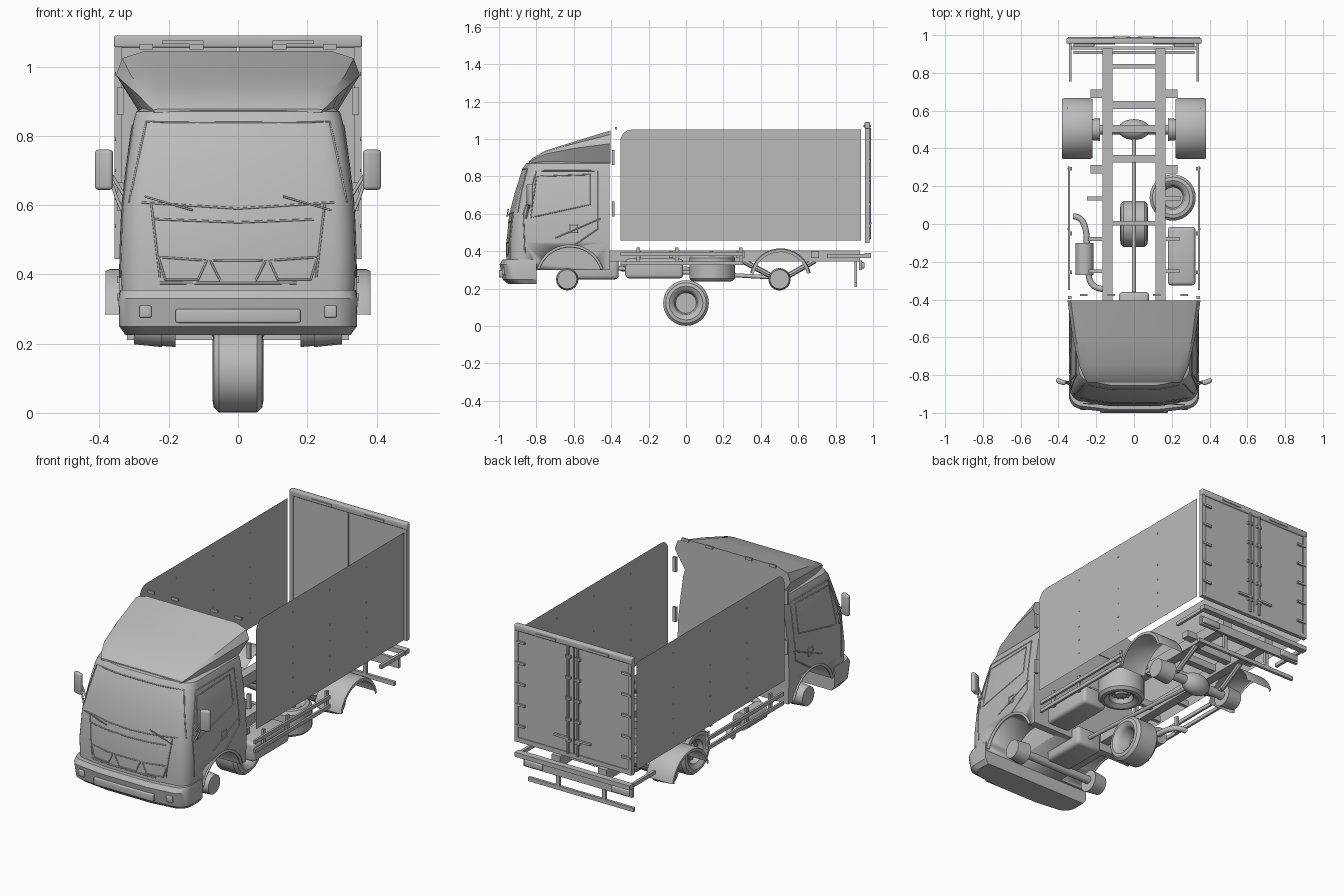
import bpy, bmesh, math
from mathutils import Vector, Matrix
from mathutils.bvhtree import BVHTree

if "Cube" in bpy.data.objects:
    bpy.data.objects.remove(bpy.data.objects["Cube"])

grey = bpy.data.materials.new("plain grey")
grey.use_nodes = True
colour = (0.5, 0.5, 0.5, 1)
grey.diffuse_color = colour
grey.node_tree.nodes["Principled BSDF"].inputs["Base Color"].default_value = colour
SIDES = (("left", 1), ("right", -1))


def activate(ob):
    bpy.ops.object.select_all(action='DESELECT')
    ob.select_set(True)
    bpy.context.view_layer.objects.active = ob


def finish(name, bm, smooth=True):
    bmesh.ops.recalc_face_normals(bm, faces=bm.faces)
    me = bpy.data.meshes.new(name)
    bm.to_mesh(me)
    bm.free()
    ob = bpy.data.objects.new(name, me)
    bpy.context.collection.objects.link(ob)
    me.materials.append(grey)
    if smooth:
        activate(ob)
        bpy.ops.object.shade_smooth_by_angle(angle=math.radians(32))
    return ob


def add_box(bm, x, y, z):
    c = [sum(r) / 2 for r in (x, y, z)]
    s = [abs(r[1] - r[0]) for r in (x, y, z)]
    bmesh.ops.create_cube(bm, size=1, matrix=Matrix.Translation(c) @ Matrix.Diagonal((*s, 1)))


def box(name, x, y, z, bevel=0):
    bm = bmesh.new()
    add_box(bm, x, y, z)
    if bevel:
        bmesh.ops.bevel(bm, geom=bm.edges[:], offset=bevel, segments=3, affect='EDGES', profile=0.5)
    return finish(name, bm, bevel > 0)


def pair(name, x, y, z, bevel=0):
    for side, s in SIDES:
        box(f"{side}_{name}", (s * x[0], s * x[1]), y, z, bevel)


def add_rod(bm, a, b, r, r2=None, n=20):
    a, b = Vector(a), Vector(b)
    m = Matrix.Translation((a + b) / 2) @ (b - a).to_track_quat('Z', 'Y').to_matrix().to_4x4()
    bmesh.ops.create_cone(bm, cap_ends=True, segments=n, radius1=r,
                          radius2=r if r2 is None else r2, depth=(b - a).length, matrix=m)


def rod(name, a, b, r, r2=None, n=20):
    bm = bmesh.new()
    add_rod(bm, a, b, r, r2, n)
    return finish(name, bm)


def tube(name, paths, r, closed=False, kind='POLY'):
    cu = bpy.data.curves.new(name, 'CURVE')
    cu.dimensions, cu.bevel_depth, cu.bevel_resolution, cu.use_fill_caps = '3D', r, 2, True
    for path in paths:
        sp = cu.splines.new(kind)
        sp.points.add(len(path) - 1)
        for p, co in zip(sp.points, path):
            p.co = (*co, 1)
        sp.use_cyclic_u = closed
        if kind == 'NURBS':
            sp.use_endpoint_u, sp.order_u = True, 3
    ob = bpy.data.objects.new(name, cu)
    bpy.context.collection.objects.link(ob)
    cu.materials.append(grey)
    activate(ob)
    bpy.ops.object.convert(target='MESH')
    return ob


def loft(rings):
    bm = bmesh.new()
    loops = [[bm.verts.new(p) for p in ring] for ring in rings]
    for a, b in zip(loops, loops[1:]):
        for i in range(len(a)):
            j = (i + 1) % len(a)
            bm.faces.new((a[i], a[j], b[j], b[i]))
    bm.faces.new(loops[0])
    bm.faces.new(loops[-1])
    bmesh.ops.recalc_face_normals(bm, faces=bm.faces)
    return bm


def slice_ring(z, front, half, back, c=0.07, bow=0.025):
    pts = [(half, back)]
    for k in range(7):
        t = k / 6 * math.pi / 2
        pts.append((half - c + c * math.cos(t), front + bow + c - c * math.sin(t)))
    pts.append((half * 0.4, front + bow * 0.2))
    return [(x, y, z) for x, y in pts] + [(-x, y, z) for x, y in reversed(pts)]


# Cab shell with wheel arches
cab_levels = [(0.30, -0.965, 0.335), (0.45, -0.965, 0.34), (0.60, -0.95, 0.334), (0.72, -0.918, 0.32),
              (0.84, -0.88, 0.303), (0.87, -0.86, 0.294), (0.885, -0.80, 0.27)]
bm = loft([slice_ring(z, f, h, -0.41) for z, f, h in cab_levels])
cab_surface = BVHTree.FromBMesh(bm)
cab = finish("cab", bm)
for side, s in SIDES:
    cutter = rod("arch_cutter_" + side, (s * 0.16, -0.62, 0.25), (s * 0.45, -0.62, 0.25), 0.175, n=40)
    mod = cab.modifiers.new("arch", 'BOOLEAN')
    mod.operation, mod.object, mod.solver = 'DIFFERENCE', cutter, 'EXACT'
    activate(cab)
    bpy.ops.object.modifier_apply(modifier=mod.name)
    bpy.data.objects.remove(cutter)
    arc = [math.radians(a) for a in range(18, 163, 8)]
    tube(side + "_arch_lip", [[(s * 0.336, -0.62 + 0.178 * math.cos(t), 0.25 + 0.178 * math.sin(t))
                              for t in arc]], 0.008)


# Panel seams laid on the cab surface
def seam(name, pts, sign=0, r=0.003, closed=True):
    pts = [Vector(p) for p in pts]
    path = []
    ends = pts[1:] + pts[:1] if closed else pts[1:]
    for a, b in zip(pts, ends):
        for k in range(8):
            u, v = a.lerp(b, k / 8)
            start, ray = ((sign * 2, u, v), (-sign, 0, 0)) if sign else ((u, -2, v), (0, 1, 0))
            hit = cab_surface.ray_cast(Vector(start), Vector(ray))[0]
            if hit:
                path.append(hit)
    return tube(name, [path], r, closed)


seam("windscreen_seal", [(-0.265, 0.84), (0.265, 0.84), (0.315, 0.61), (0, 0.59), (-0.315, 0.61)])
seam("bonnet_seam", [(-0.25, 0.56), (0, 0.55), (0.25, 0.56)], closed=False)
seam("grille_seam", [(-0.225, 0.375), (0.225, 0.375)], r=0.004, closed=False)
seam("middle_grille", [(-0.08, 0.44), (0.08, 0.44), (0.05, 0.38), (-0.05, 0.38)])
for side, s in SIDES:
    seam(side + "_grille", [(s * 0.23, 0.45), (s * 0.09, 0.44), (s * 0.115, 0.385), (s * 0.21, 0.385)])
    seam(side + "_front_seam", [(s * 0.25, 0.6), (s * 0.222, 0.36)], closed=False)
    seam(side + "_window_seal", [(-0.80, 0.80), (-0.51, 0.81), (-0.51, 0.65), (-0.83, 0.58)], s)
    seam(side + "_door_seam", [(-0.60, 0.43), (-0.47, 0.52), (-0.47, 0.83), (-0.80, 0.83),
                               (-0.87, 0.60), (-0.86, 0.36)], s, closed=False)
    seam(side + "_body_crease", [(-0.70, 0.47), (-0.42, 0.59)], s, closed=False)
    seam(side + "_side_vent", [(-0.62, 0.54), (-0.58, 0.54), (-0.58, 0.50), (-0.62, 0.50)], s)
    x = s * 0.20
    tube(side + "_wiper", [[(x + 0.07, -0.957, 0.585), (x - 0.07, -0.95, 0.625)]], 0.003)

# Bumper
bumper_levels = [(0.225, -0.955, 0.325), (0.25, -0.985, 0.343), (0.33, -1.0, 0.345), (0.355, -0.985, 0.34)]
finish("front_bumper", loft([slice_ring(z, f, h, -0.80, 0.07, 0.02) for z, f, h in bumper_levels]))
box("number_plate_panel", (-0.18, 0.18), (-1.0, -0.97), (0.26, 0.30), 0.005)
pair("fog_lamp", (0.25, 0.285), (-0.985, -0.95), (0.275, 0.31), 0.005)

# Roof wind deflector
deflector = []
for y, base, wide, wide_z, top, top_z in [
        (-0.405, 0.285, 0.352, 0.975, 0.27, 1.045), (-0.60, 0.28, 0.325, 0.95, 0.25, 0.985),
        (-0.75, 0.27, 0.29, 0.92, 0.235, 0.938), (-0.82, 0.25, 0.26, 0.888, 0.23, 0.898),
        (-0.84, 0.24, 0.245, 0.875, 0.235, 0.878)]:
    half = [(base, 0.868), (wide, wide_z), (wide * 0.95, wide_z * 0.3 + top_z * 0.7), (top, top_z)]
    deflector.append([(x, y, z) for x, z in half] + [(-x, y, z) for x, z in reversed(half)])
finish("roof_deflector", loft(deflector))

# Mirrors and marker lamps
for side, s in SIDES:
    ob = box(side + "_mirror", (-0.027, 0.027), (-0.013, 0.013), (-0.058, 0.058), 0.011)
    ob.location, ob.rotation_euler = (s * 0.387, -0.835, 0.702), (0, 0, s * 0.35)
    tube(side + "_mirror_arm", [[(s * 0.325, -0.86, 0.56), (s * 0.35, -0.845, 0.62), (s * 0.385, -0.832, 0.72)],
                                [(s * 0.33, -0.84, 0.63), (s * 0.385, -0.83, 0.72)]], 0.005)
    for i, x in enumerate((0.12, 0.265)):
        box(f"{side}_roof_marker_{i}", (s * x - 0.02, s * x + 0.02), (-0.38, -0.37), (1.05, 1.065))
    for i, z in enumerate((0.625, 0.90)):
        box(f"{side}_edge_marker_{i}", (s * 0.33, s * 0.35), (-0.396, -0.382), (z - 0.04, z + 0.04))

# Cargo side panels with rivets
for side, s in SIDES:
    bm = bmesh.new()
    corner = [(-0.29 - 0.06 * math.sin(t), 0.99 + 0.06 * math.cos(t)) for t in [k * math.pi / 16 for k in range(9)]]
    bm.faces.new([bm.verts.new((s * 0.354, y, z)) for y, z in corner + [(-0.35, 0.458), (0.935, 0.458), (0.935, 1.05)]])
    finish(side + "_cargo_panel", bm, False)
    bm = bmesh.new()
    for y in (-0.027, 0.293, 0.613):
        for z in (0.54, 0.62, 0.70, 0.79, 0.98):
            add_rod(bm, (s * 0.352, y, z), (s * 0.356, y, z), 0.005, n=8)
    finish(side + "_panel_rivets", bm)

# Rear doors, frame, hinges and locking bars
box("door_frame_top", (-0.358, 0.358), (0.955, 0.985), (1.055, 1.09), 0.006)
box("door_frame_bottom", (-0.35, 0.35), (0.957, 0.98), (0.445, 0.47))
pair("door_frame_post", (0.335, 0.356), (0.957, 0.982), (0.445, 1.07))
pair("rear_door", (0.003, 0.335), (0.962, 0.975), (0.468, 1.056))
pair("frame_top_slot", (0.10, 0.22), (0.95, 0.99), (1.065, 1.075))
for side, s in SIDES:
    bm = bmesh.new()
    for k in range(5):
        z = 0.53 + k * 0.115
        add_box(bm, (s * 0.295, s * 0.35), (0.972, 0.986), (z, z + 0.012))
        add_box(bm, (s * 0.015, s * 0.045), (0.972, 0.988), (z, z + 0.015))
    add_box(bm, (s * 0.02, s * 0.11), (0.98, 0.992), (0.545, 0.557))
    finish(side + "_door_hinges", bm, False)
    rod(side + "_lock_bar", (s * 0.03, 0.983, 0.465), (s * 0.03, 0.983, 1.06), 0.007, n=10)

# Chassis frame
pair("chassis_rail", (0.115, 0.167), (-0.41, 0.93), (0.345, 0.405))
for i, (y, w) in enumerate([(0.005, 0.012), (0.345, 0.02), (0.505, 0.02), (0.63, 0.02), (0.835, 0.012)]):
    box(f"cross_member_{i}", (-0.13, 0.13), (y - w, y + w), (0.36, 0.40))
for i, (y, w, reach) in enumerate([(-0.25, 0.01, 0.24), (-0.08, 0.01, 0.24), (0.135, 0.01, 0.25),
                                   (0.29, 0.022, 0.23), (0.69, 0.022, 0.23)]):
    pair(f"outrigger_{i}", (0.16, reach), (y - w, y + w), (0.365, 0.40))
box("gearbox", (-0.08, 0.08), (-0.62, -0.36), (0.25, 0.36), 0.02)

# Axles, hubs, springs and drive shaft
rod("drive_shaft", (0, -0.40, 0.31), (0, 0.46, 0.26), 0.011)
rod("rear_axle", (-0.22, 0.5, 0.25), (0.22, 0.5, 0.25), 0.025)
rod("front_axle", (-0.25, -0.635, 0.255), (0.25, -0.635, 0.255), 0.022)
bm = bmesh.new()
bmesh.ops.create_uvsphere(bm, u_segments=24, v_segments=14, radius=1,
                          matrix=Matrix.Translation((0, 0.5, 0.25)) @ Matrix.Diagonal((0.085, 0.055, 0.06, 1)))
finish("differential", bm)
for side, s in SIDES:
    for name, y, x0, x1 in (("front", -0.635, 0.22, 0.30), ("rear", 0.5, 0.18, 0.27)):
        rod(f"{side}_{name}_hub", (s * x0, y, 0.25), (s * x1, y, 0.25), 0.06, 0.052, 16)
    bm = bmesh.new()
    for a, b in (((0.30, 0.35), (0.46, 0.265)), ((0.46, 0.265), (0.54, 0.265)), ((0.54, 0.265), (0.69, 0.35))):
        add_rod(bm, (s * 0.15, *a), (s * 0.15, *b), 0.015, n=8)
    finish(side + "_leaf_spring", bm)
    # Rear mudguard
    bm = bmesh.new()
    arc = [math.radians(a) for a in range(12, 169, 6)]
    rows = [[bm.verts.new((s * x, 0.505 + r * math.cos(t), 0.25 + r * math.sin(t))) for t in arc]
            for x, r in ((0.22, 0.16), (0.235, 0.165), (0.37, 0.165), (0.382, 0.16), (0.382, 0.145))]
    for a, b in zip(rows, rows[1:]):
        for i in range(len(arc) - 1):
            bm.faces.new((a[i], a[i + 1], b[i + 1], b[i]))
    finish(side + "_rear_mudguard", bm)


# Wheels turned about their own axis
def wheel(name, location, turn):
    bm = bmesh.new()
    profile = [(0.045, 0.0), (0.045, 0.028), (0.03, 0.034), (0.03, 0.055), (0.058, 0.064), (0.063, 0.072),
               (0.073, 0.09), (0.07, 0.108), (0.055, 0.122), (-0.055, 0.122), (-0.07, 0.108), (-0.073, 0.09),
               (-0.063, 0.072), (-0.05, 0.062), (0.015, 0.055), (0.015, 0.0)]
    vs = [bm.verts.new((0, r, x)) for x, r in profile]
    edges = [bm.edges.new(e) for e in zip(vs, vs[1:])]
    bmesh.ops.spin(bm, geom=vs + edges, axis=(0, 0, 1), cent=(0, 0, 0), angle=math.tau, steps=40)
    bmesh.ops.remove_doubles(bm, verts=bm.verts, dist=0.0005)
    for k in range(10):
        t = k * math.tau / 10
        p = (0.044 * math.cos(t), 0.044 * math.sin(t))
        add_rod(bm, (*p, 0.028), (*p, 0.04), 0.005, n=8)
    ob = finish(name, bm)
    ob.location, ob.rotation_euler = location, turn


wheel("loose_wheel", (0, 0, 0.123), (0, -math.pi / 2, 0))
wheel("spare_wheel", (0.205, 0.14, 0.31), (math.pi, 0, 0))

# Fuel tank and exhaust
box("fuel_tank", (0.18, 0.325), (-0.325, -0.015), (0.255, 0.36), 0.018)
rod("silencer", (-0.262, -0.27, 0.305), (-0.262, -0.10, 0.305), 0.048, n=28)
tube("exhaust_pipe", [[(-0.25, -0.10, 0.305), (-0.25, 0.04, 0.305), (-0.32, 0.04, 0.29)],
                      [(-0.24, -0.26, 0.305), (-0.24, -0.345, 0.305), (-0.15, -0.345, 0.31)]], 0.016, kind='NURBS')

# Side guards
for i, z in enumerate((0.335, 0.385)):
    pair(f"side_guard_{i}", (0.338, 0.35), (-0.35, 0.305), (z - 0.01, z + 0.01))
for i, y in enumerate((-0.255, -0.05, 0.293)):
    pair(f"guard_post_{i}", (0.328, 0.34), (y - 0.01, y + 0.01), (0.325, 0.42))

# Rear beams, lamps and underrun bar
pair("rear_side_bar", (0.33, 0.345), (0.755, 0.96), (0.365, 0.385))
box("rear_step_beam", (-0.35, 0.35), (0.955, 0.99), (0.365, 0.39))
box("lamp_beam", (-0.33, 0.33), (0.925, 0.94), (0.30, 0.35))
pair("tail_lamp", (0.21, 0.32), (0.938, 0.955), (0.308, 0.342), 0.005)
box("underrun_bar", (-0.32, 0.32), (0.90, 0.915), (0.21, 0.232))
pair("underrun_post", (0.13, 0.15), (0.90, 0.915), (0.21, 0.36))
